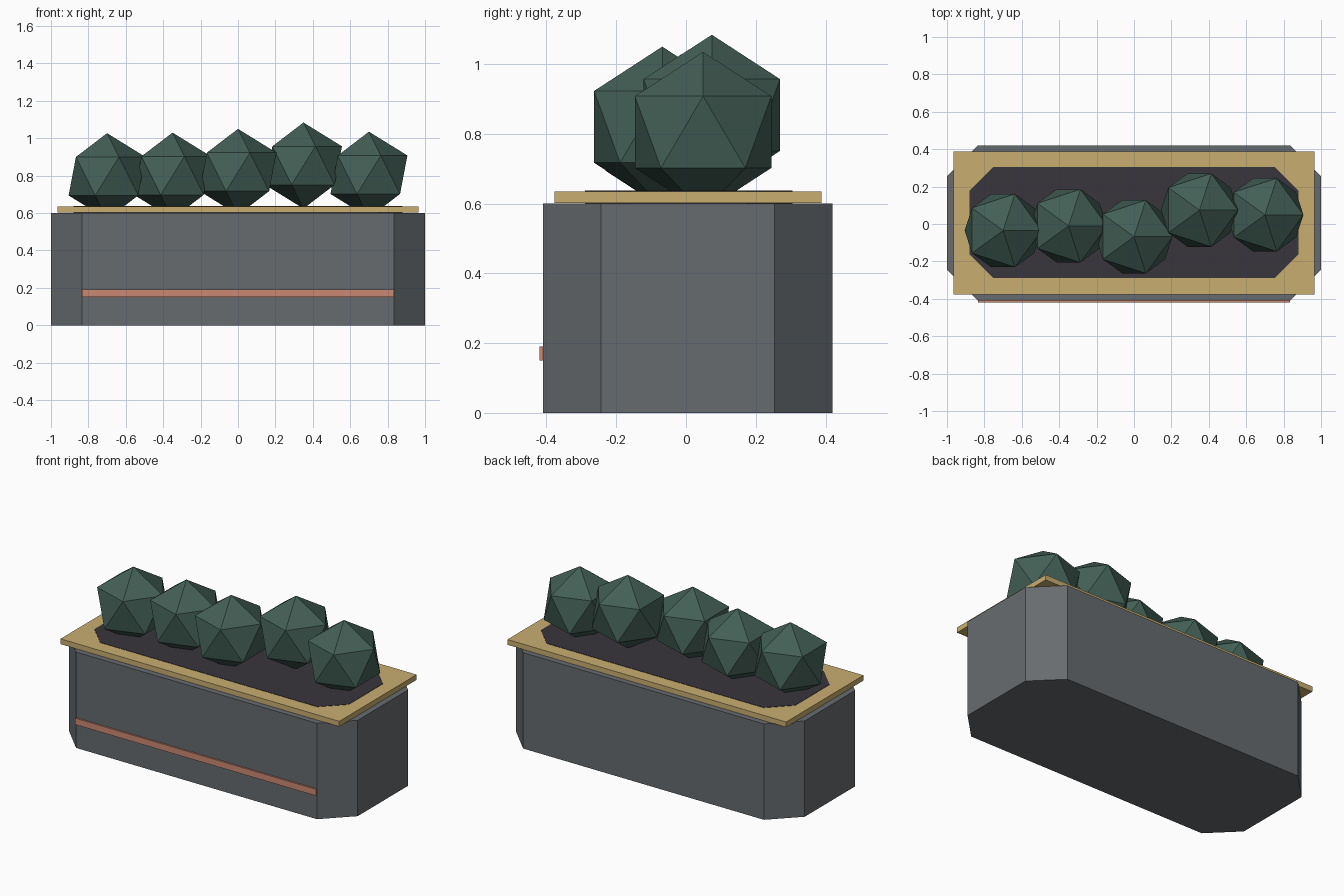
import bpy
import bmesh
from mathutils import Matrix

default_cube = bpy.data.objects.get("Cube")
if default_cube:
    bpy.data.objects.remove(default_cube, do_unlink=True)


def make_material(name, rgb):
    mat = bpy.data.materials.new(name)
    mat.use_nodes = True
    color = (*rgb, 1.0)
    mat.diffuse_color = color
    mat.node_tree.nodes["Principled BSDF"].inputs["Base Color"].default_value = color
    return mat


def add_object(name, bm, mat):
    mesh = bpy.data.meshes.new(name)
    bmesh.ops.recalc_face_normals(bm, faces=bm.faces)
    bm.to_mesh(mesh)
    bm.free()
    mesh.materials.append(mat)
    obj = bpy.data.objects.new(name, mesh)
    bpy.context.collection.objects.link(obj)
    return obj


def prism(name, half_x, y0, y1, z0, z1, mat, cut=0.0):
    """Upright block, with its four vertical corners chamfered by cut."""
    if cut:
        outline = [(half_x, y0 + cut), (half_x, y1 - cut),
                   (half_x - cut, y1), (cut - half_x, y1),
                   (-half_x, y1 - cut), (-half_x, y0 + cut),
                   (cut - half_x, y0), (half_x - cut, y0)]
    else:
        outline = [(half_x, y0), (half_x, y1), (-half_x, y1), (-half_x, y0)]
    bm = bmesh.new()
    base = bm.faces.new([bm.verts.new((x, y, z0)) for x, y in outline])
    top = bmesh.ops.extrude_face_region(bm, geom=[base], use_keep_orig=True)["geom"]
    verts = [v for v in top if isinstance(v, bmesh.types.BMVert)]
    bmesh.ops.translate(bm, vec=(0, 0, z1 - z0), verts=verts)
    return add_object(name, bm, mat)


stone = make_material("grey stone", (0.135, 0.148, 0.158))
wood = make_material("pale wood", (0.58, 0.42, 0.16))
earth = make_material("dark soil", (0.040, 0.035, 0.046))
leaf = make_material("deep green", (0.056, 0.115, 0.092))
copper = make_material("copper", (0.60, 0.25, 0.17))

# Planter box, rim board and soil bed
prism("planter_body", 1.0, -0.41, 0.42, 0.0, 0.6, stone, cut=0.166)
prism("rim_board", 0.965, -0.377, 0.388, 0.602, 0.635, wood)
prism("soil_bed", 0.88, -0.29, 0.305, 0.598, 0.637, earth, cut=0.128)

# Copper band on the front
prism("front_band", 0.833, -0.42, -0.41, 0.15, 0.19, copper)

# Row of faceted shrubs
shrubs = [(-0.70, -0.035, 0.797), (-0.35, -0.01, 0.80), (0.0, -0.068, 0.82),
          (0.35, 0.074, 0.854), (0.70, 0.049, 0.805)]
for number, position in enumerate(shrubs, 1):
    bm = bmesh.new()
    bmesh.ops.create_icosphere(bm, subdivisions=1, radius=0.23,
                               matrix=Matrix.Translation(position))
    add_object(f"shrub_{number}", bm, leaf)
